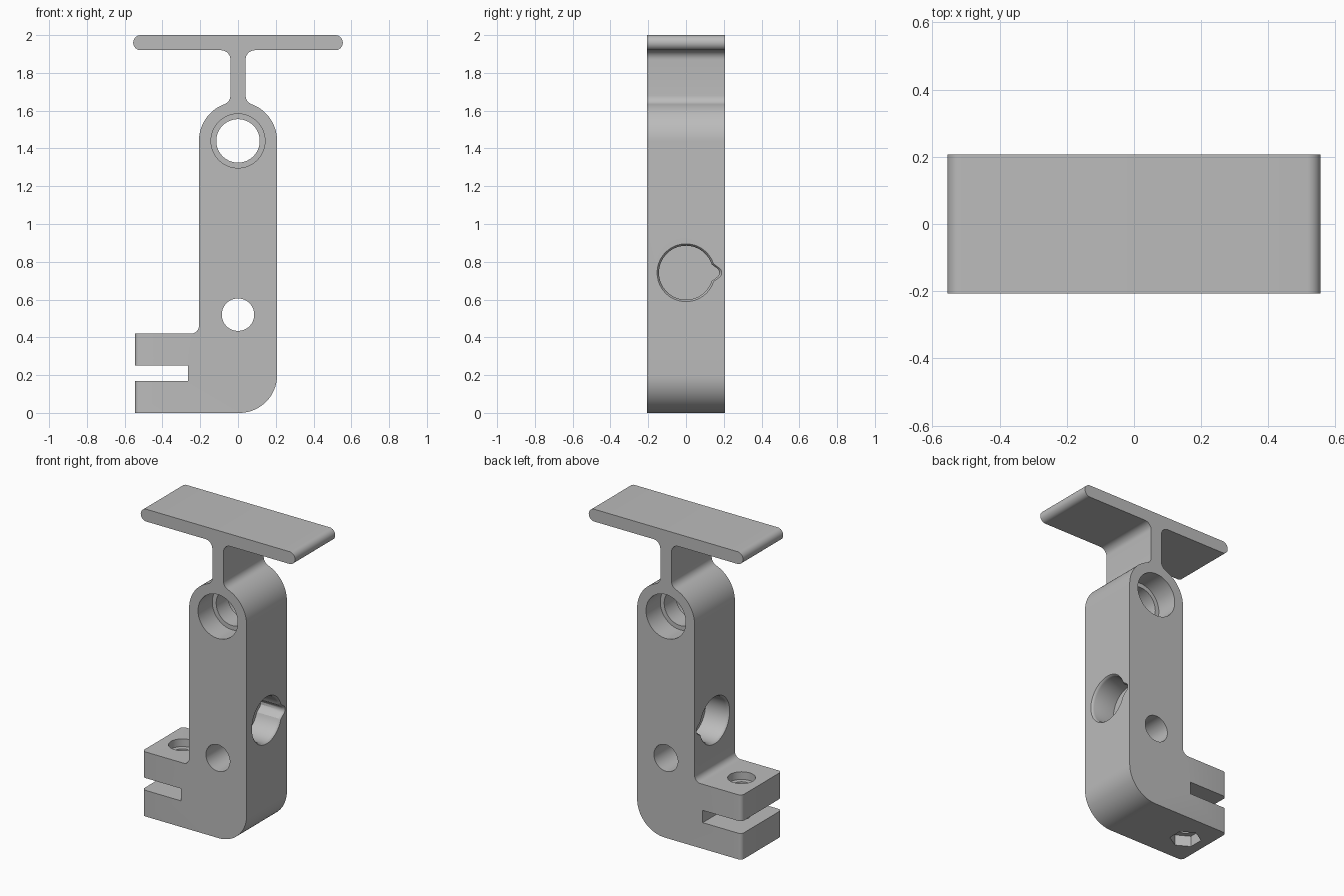
import bpy, bmesh
from math import sin, cos, radians, sqrt, atan2, degrees

cube = bpy.data.objects.get("Cube")
if cube:
    bpy.data.objects.remove(cube, do_unlink=True)

grey = bpy.data.materials.new("light_grey_plastic")
grey.use_nodes = True
grey.diffuse_color = (0.5, 0.5, 0.5, 1)
grey.node_tree.nodes["Principled BSDF"].inputs["Base Color"].default_value = (0.5, 0.5, 0.5, 1)


def arc(cx, cy, r, a0, a1, n=12):
    """Points on an arc, angles in degrees."""
    angles = [radians(a0 + (a1 - a0) * i / n) for i in range(n + 1)]
    return [(cx + r * cos(a), cy + r * sin(a)) for a in angles]


def loft(name, sections):
    """Closed solid through matching rings of 3D points."""
    bm = bmesh.new()
    rings = [[bm.verts.new(p) for p in s] for s in sections]
    n = len(rings[0])
    for a, b in zip(rings, rings[1:]):
        for i in range(n):
            j = (i + 1) % n
            bm.faces.new((a[i], a[j], b[j], b[i]))
    bm.faces.new(rings[0])
    bm.faces.new(rings[-1])
    bmesh.ops.recalc_face_normals(bm, faces=bm.faces)
    mesh = bpy.data.meshes.new(name)
    bm.to_mesh(mesh)
    bm.free()
    ob = bpy.data.objects.new(name, mesh)
    bpy.context.collection.objects.link(ob)
    mesh.materials.append(grey)
    return ob


def along_y(pts, y):
    return [(u, y, v) for u, v in pts]


def along_z(pts, z):
    return [(u, v, z) for u, v in pts]


# Main outline: rounded body, stem and T-shaped top plate
half, eye_z, stem, fil = 0.207, 1.44, 0.04, 0.05
fx = stem + fil
dz = sqrt((half + fil) ** 2 - fx ** 2)
meet = degrees(atan2(dz, fx))
head = arc(0, eye_z, half, 0, meet, 24)
head += arc(fx, eye_z + dz, fil, 180 + meet, 180, 8)
head += arc(fx, 1.92 - fil, fil, 180, 90, 8)
head += arc(0.515, 1.96, 0.04, -90, 90, 16)
outline = head + [(-x, z) for x, z in reversed(head)]

# Clamp foot with its slot, and the rounded heel
foot_x = -0.545
outline += arc(-half - 0.04, 0.46, 0.04, 0, -90, 8)
outline += [(foot_x, 0.42), (foot_x, 0.25), (-0.265, 0.25),
            (-0.265, 0.17), (foot_x, 0.17), (foot_x, 0)]
outline += arc(half - 0.2, 0.2, 0.2, -90, 0, 20)
bracket = loft("bracket_body", [along_y(outline, -half), along_y(outline, half)])

# Soften the upright edges at the end of the foot
bm = bmesh.new()
bm.from_mesh(bracket.data)
ends = [e for e in bm.edges
        if all(abs(v.co.x - foot_x) < 0.001 for v in e.verts)
        and abs(e.verts[0].co.y - e.verts[1].co.y) < 0.001]
bmesh.ops.bevel(bm, geom=ends, offset=0.025, segments=5, profile=0.5, affect='EDGES')
bm.to_mesh(bracket.data)
bm.free()

cutters = []


def cut(sections):
    ob = loft("cutter", sections)
    ob.hide_render = True
    cutters.append(ob)


def circle(cx, cy, r, n=64):
    return arc(cx, cy, r, 0, 360, n)[:-1]


# Pivot eye: through bore with a counterbore on each side
bore = circle(0, eye_z, 0.115)
cut([along_y(bore, -0.3), along_y(bore, 0.3)])
seat = circle(0, eye_z, 0.143)
for s in (-1, 1):
    cut([along_y(seat, s * 0.3), along_y(seat, s * 0.06)])

# Lower cross hole
pin = circle(0, 0.52, 0.086)
cut([along_y(pin, -0.3), along_y(pin, 0.3)])

# Side pockets: round with a pointed notch and a softened rim
pocket = arc(0, 0, 0.143, 18, 342, 60)
pocket += [(0.15, -0.034), (0.169, -0.02), (0.176, -0.008),
           (0.176, 0.008), (0.169, 0.02), (0.15, 0.034)]
rim = [(0.3, 1.07), (half, 1.07), (0.2, 1.025), (0.19, 1.0), (0.04, 1.0)]
for s in (-1, 1):
    cut([[(s * x, y * k, 0.742 + z * k) for y, z in pocket] for x, k in rim])

# Clamp bolt: screw head seat, shaft and hexagonal nut pocket
bolt_x = -0.4
head_seat = circle(bolt_x, 0, 0.082, 48)
shaft = circle(bolt_x, 0, 0.05, 48)
nut = arc(bolt_x, 0, 0.095, 30, 390, 6)[:-1]
cut([along_z(head_seat, 0.37), along_z(head_seat, 0.5)])
cut([along_z(shaft, -0.1), along_z(shaft, 0.5)])
cut([along_z(nut, -0.1), along_z(nut, 0.07)])

# Carve all holes, then discard the cutters
for c in cutters:
    mod = bracket.modifiers.new("hole", 'BOOLEAN')
    mod.operation = 'DIFFERENCE'
    mod.solver = 'EXACT'
    mod.object = c
bpy.context.view_layer.update()
deps = bpy.context.evaluated_depsgraph_get()
carved = bpy.data.meshes.new_from_object(bracket.evaluated_get(deps))
bracket.modifiers.clear()
bracket.data = carved
carved.materials.clear()
carved.materials.append(grey)
for p in carved.polygons:
    p.material_index = 0
for c in cutters:
    bpy.data.objects.remove(c, do_unlink=True)

# Smooth rounded surfaces, crisp corners
bpy.ops.object.select_all(action='DESELECT')
bracket.select_set(True)
bpy.context.view_layer.objects.active = bracket
bpy.ops.object.shade_smooth_by_angle(angle=radians(30))
